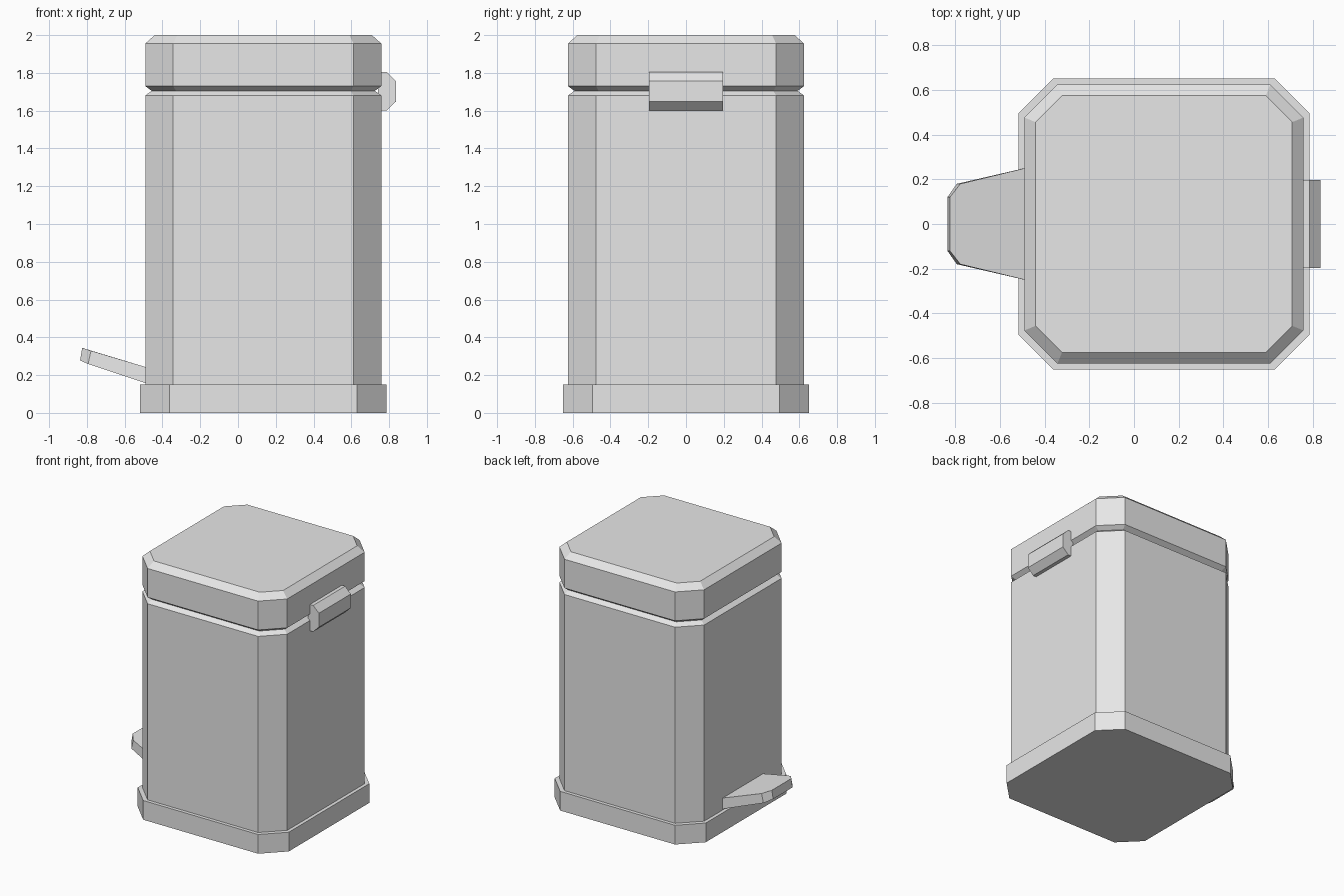
import bpy
import bmesh

if "Cube" in bpy.data.objects:
    bpy.data.objects.remove(bpy.data.objects["Cube"], do_unlink=True)

grey = bpy.data.materials.new("light grey")
grey.use_nodes = True
grey.diffuse_color = (0.8, 0.8, 0.8, 1)
grey.node_tree.nodes["Principled BSDF"].inputs["Base Color"].default_value = (0.8, 0.8, 0.8, 1)

CX = 0.134  # centre of the bin in x


def loft(name, rings):
    """Closed solid through rings that have equal point counts."""
    bm = bmesh.new()
    loops = [[bm.verts.new(p) for p in ring] for ring in rings]
    for a, b in zip(loops, loops[1:]):
        for i in range(len(a)):
            j = (i + 1) % len(a)
            bm.faces.new((a[i], a[j], b[j], b[i]))
    bm.faces.new(loops[0][::-1])
    bm.faces.new(loops[-1])
    bmesh.ops.recalc_face_normals(bm, faces=bm.faces[:])
    mesh = bpy.data.meshes.new(name)
    bm.to_mesh(mesh)
    bm.free()
    mesh.materials.append(grey)
    obj = bpy.data.objects.new(name, mesh)
    bpy.context.collection.objects.link(obj)
    return obj


def square_ring(half, z, cut):
    """Square with cut corners, centred on the bin axis."""
    k = half - cut
    pts = [(half, -k), (half, k), (k, half), (-k, half),
           (-half, k), (-half, -k), (-k, -half), (k, -half)]
    return [(CX + x, y, z) for x, y in pts]


def inset_ring(inset, z):
    return square_ring(0.625 - inset, z, 0.148 - 0.586 * inset)


# Plinth, body with bevelled rim, lid with bevelled top and underside
loft("base", [square_ring(0.652, 0, 0.156), square_ring(0.652, 0.15, 0.156)])
loft("body", [inset_ring(0, 0.15), inset_ring(0, 1.68), inset_ring(0.034, 1.705)])
loft("lid", [inset_ring(0.034, 1.705), inset_ring(0, 1.73),
             inset_ring(0, 1.955), inset_ring(0.05, 2.0)])

# Hinge block with bevelled outer edges
hinge = [(0.74, 1.60), (0.787, 1.60), (0.836, 1.648),
         (0.836, 1.757), (0.787, 1.805), (0.74, 1.805)]
loft("hinge", [[(x, y, z) for x, z in hinge] for y in (-0.197, 0.197)])


def pedal_ring(half_profile):
    """Mirror (x, y, z) points across y to make the pedal outline."""
    return half_profile + [(x, -y, z) for x, y, z in reversed(half_profile)]


# Foot pedal, rising and narrowing away from the body
loft("pedal", [
    pedal_ring([(-0.46, 0.257, 0.148), (-0.794, 0.18, 0.259), (-0.836, 0.12, 0.278)]),
    pedal_ring([(-0.46, 0.257, 0.234), (-0.778, 0.18, 0.329), (-0.825, 0.12, 0.344)]),
])
